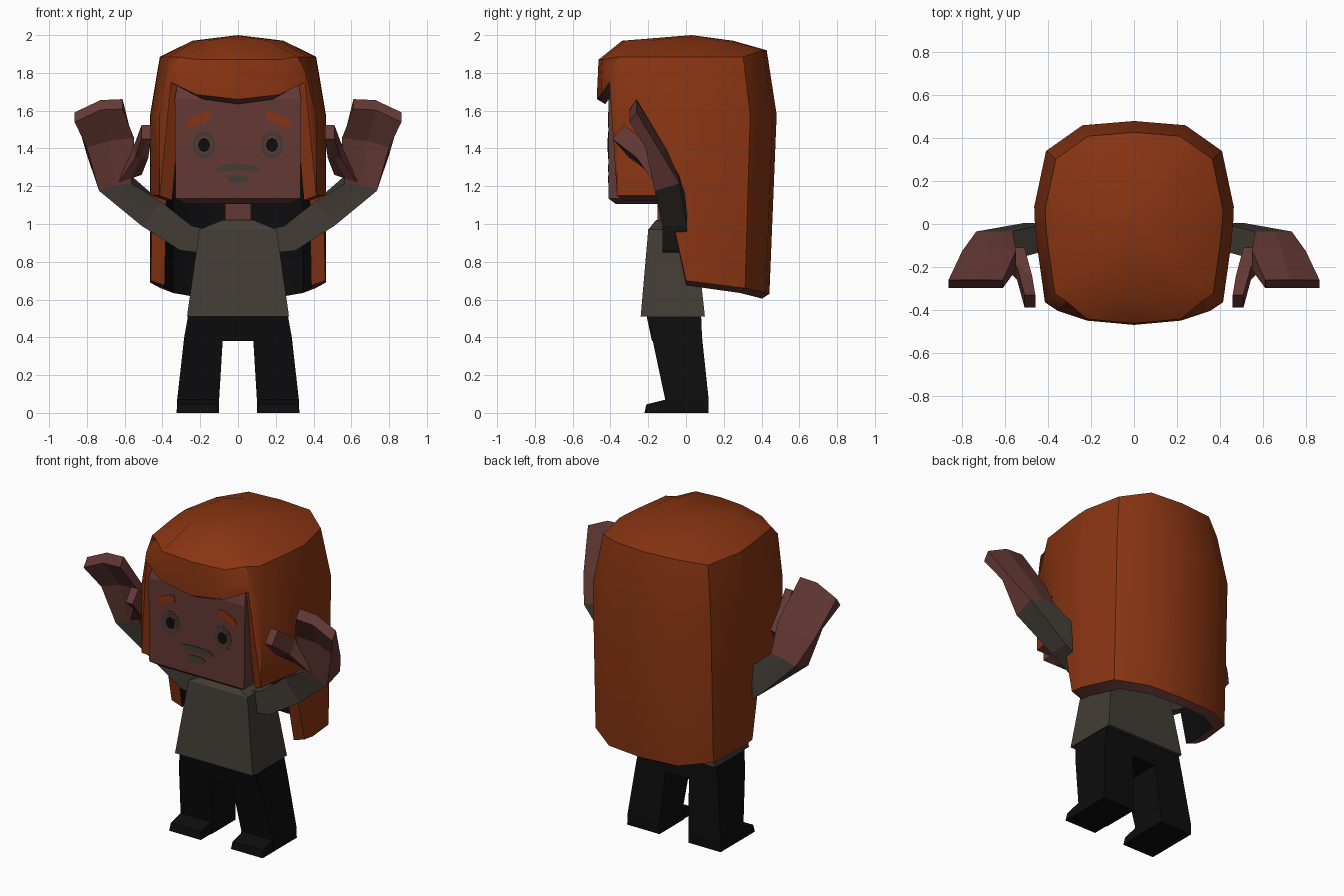
import bpy, bmesh, math
from mathutils import Vector as V

if "Cube" in bpy.data.objects:
    bpy.data.objects.remove(bpy.data.objects["Cube"])


def material(name, rgb):
    m = bpy.data.materials.new(name)
    m.diffuse_color = (*rgb, 1)
    m.use_nodes = True
    m.node_tree.nodes["Principled BSDF"].inputs["Base Color"].default_value = m.diffuse_color
    return m


HAIR = material("auburn hair", (0.25, 0.035, 0.006))
SKIN = material("brown skin", (0.125, 0.040, 0.034))
SHIRT = material("olive grey cloth", (0.056, 0.046, 0.036))
BLACK = material("black cloth", (0.004, 0.004, 0.004))


def finish(name, bm, mats, smooth=None):
    bmesh.ops.recalc_face_normals(bm, faces=bm.faces)
    me = bpy.data.meshes.new(name)
    bm.to_mesh(me)
    bm.free()
    for m in mats:
        me.materials.append(m)
    ob = bpy.data.objects.new(name, me)
    bpy.context.collection.objects.link(ob)
    if smooth:
        bpy.ops.object.select_all(action='DESELECT')
        ob.select_set(True)
        bpy.context.view_layer.objects.active = ob
        bpy.ops.object.shade_smooth_by_angle(angle=math.radians(smooth))
    return ob


def loft(name, rings, mat, side=1):
    """Skin a chain of equal-sized rings and cap both ends."""
    bm = bmesh.new()
    vs = [[bm.verts.new((p[0] * side, p[1], p[2])) for p in r] for r in rings]
    n = len(vs[0])
    for a, b in zip(vs, vs[1:]):
        for i in range(n):
            j = (i + 1) % n
            bm.faces.new((a[i], a[j], b[j], b[i]))
    bm.faces.new(vs[0])
    bm.faces.new(vs[-1])
    return finish(name, bm, [mat])


def rect(x0, x1, y0, y1, z):
    return [(x0, y0, z), (x1, y0, z), (x1, y1, z), (x0, y1, z)]


def section(c, u, v, bump=(0, 0, 0)):
    """Six-point limb section: width u, thickness v, raised middle."""
    c, u, v, b = V(c), V(u), V(v), V(bump)
    return [c - u - v, c + b - v, c + u - v, c + u + v, c + b + v, c - u + v]


# head, neck and body
loft("head", [rect(-.27, .27, -.37, .30, 1.105), rect(-.33, .33, -.41, .34, 1.135),
              rect(-.335, .335, -.41, .36, 1.66), rect(-.31, .31, -.36, .33, 1.80)], SKIN)
loft("neck", [rect(-.07, .07, -.15, 0, .98), rect(-.07, .07, -.15, 0, 1.14)], SKIN)
loft("shirt", [rect(-.27, .27, -.24, .10, .51), rect(-.205, .205, -.20, .05, .97),
               rect(-.085, .085, -.16, 0, 1.02)], SHIRT)
loft("hips", [rect(-.275, .275, -.18, .085, .38), rect(-.26, .26, -.21, .08, .52)], BLACK)

for s, tag in ((1, "left"), (-1, "right")):
    # leg and shoe
    loft("leg_" + tag, [rect(.10, .325, -.12, .12, 0), rect(.10, .322, -.11, .12, .07),
                        rect(.08, .285, -.18, .085, .40), rect(.08, .265, -.20, .08, .51)],
         BLACK, s)
    loft("shoe_" + tag, [rect(.105, .325, -.22, -.05, 0), rect(.11, .32, -.21, -.05, .045),
                         rect(.11, .32, -.11, -.05, .07)], BLACK, s)
    # sleeve, hand and thumb
    wrist = section((.65, -.10, 1.215), (.085, 0, -.02), (0, .065, .02), (0, 0, .01))
    loft("sleeve_" + tag, [
        section((.19, -.065, .91), (.03, 0, -.06), (0, .06, 0)),
        section((.275, -.06, .925), (.03, 0, -.065), (0, .065, 0)),
        section((.46, -.06, 1.055), (.05, 0, -.065), (0, .065, 0)), wrist], SHIRT, s)
    loft("hand_" + tag, [
        wrist,
        section((.675, -.17, 1.41), (.125, 0, -.025), (0, .045, -.02), (.01, .02, .01)),
        section((.738, -.28, 1.60), (.127, 0, -.035), (0, .018, .026), (-.01, 0, .03))],
        SKIN, s)
    loft("thumb_" + tag, [
        section((.57, -.14, 1.29), (.06, 0, -.02), (0, .03, .05)),
        section((.51, -.25, 1.39), (.035, .02, 0), (0, .03, .04)),
        section((.485, -.36, 1.488), (.025, 0, 0), (0, .03, .037))], SKIN, s)


# face details: thin plates on the front of the head
def plate(name, pts, mat, side=1, t=.005):
    loft(name, [[(x, -.409, z) for x, z in pts], [(x, -.409 - t, z) for x, z in pts]], mat, side)


def oval(cx, cz, rx, rz, n=12):
    return [(cx + rx * math.cos(i * math.tau / n), cz + rz * math.sin(i * math.tau / n))
            for i in range(n)]


for s, tag in ((1, "left"), (-1, "right")):
    plate("eye_rim_" + tag, oval(.18, 1.418, .062, .073), SHIRT, s, .003)
    plate("eye_lid_" + tag, oval(.18, 1.418, .043, .052), SKIN, s, .0045)
    plate("pupil_" + tag, oval(.18, 1.418, .033, .038, 8), BLACK, s, .006)
    plate("brow_" + tag, [(.15, 1.555), (.25, 1.512), (.282, 1.525), (.26, 1.56),
                          (.19, 1.592), (.155, 1.592)], HAIR, s)
plate("moustache", [(-.115, 1.285), (-.06, 1.275), (0, 1.285), (.06, 1.275), (.12, 1.285),
                    (.1, 1.308), (.03, 1.316), (-.03, 1.316), (-.1, 1.308)], SHIRT)
plate("mouth", [(-.058, 1.245), (-.035, 1.217), (.045, 1.217), (.062, 1.245), (.04, 1.256),
                (-.035, 1.256)], SHIRT)

# hair shell: (x, y, bottom height) columns around one half, then mirrored
half = [(0, -.47, 1.66), (.22, -.45, 1.685), (.355, -.405, 1.75), (.415, -.365, 1.15),
        (.452, -.10, 1.15), (.462, 0, .70), (.465, .08, .69), (.41, .34, .66),
        (.24, .46, .635), (0, .48, .63)]
cols = half + [(-x, y, z) for x, y, z in half[-2:0:-1]]


def column(x, y, zb, inner):
    front = y < -.44
    back = y > .4
    rows = [(.72 if front else .52, 1.97),
            (.985 if front else .89, 1.87 if front else 1.92 if back else 1.885),
            (1, max(1.58, zb + .06)),
            (.92 if y > .3 else 1, zb)]
    out = []
    for i, (k, z) in enumerate(rows):
        kx = 1 if i == 3 else k
        if inner:
            out.append((x * kx * .84, y * k * .91, z - (.07, .06, .03, .025)[i]))
        else:
            out.append((x * kx, y * k, z))
    return out


bm = bmesh.new()
grids = []
for inner in (False, True):
    grid = [[bm.verts.new(p) for p in column(*c, inner)] for c in cols]
    crown = bm.verts.new((0, .03, 1.92 if inner else 2.0))
    mi = 2 if inner else 0
    for a, b in zip(grid, grid[1:] + grid[:1]):
        bm.faces.new((crown, a[0], b[0])).material_index = mi
        for i in range(3):
            bm.faces.new((a[i], b[i], b[i + 1], a[i + 1])).material_index = mi
    grids.append(grid)
rim = []
outer, innr = grids
for i in range(len(cols)):
    j = (i + 1) % len(cols)
    rim.append(bm.faces.new((outer[i][3], outer[j][3], innr[j][3], innr[i][3])))
bm.normal_update()
for f in rim:  # undersides are darker brown, front edges stay hair coloured
    f.material_index = 1 if abs(f.normal.z) > .6 else 0
finish("hair", bm, [HAIR, SKIN, BLACK], 35)
